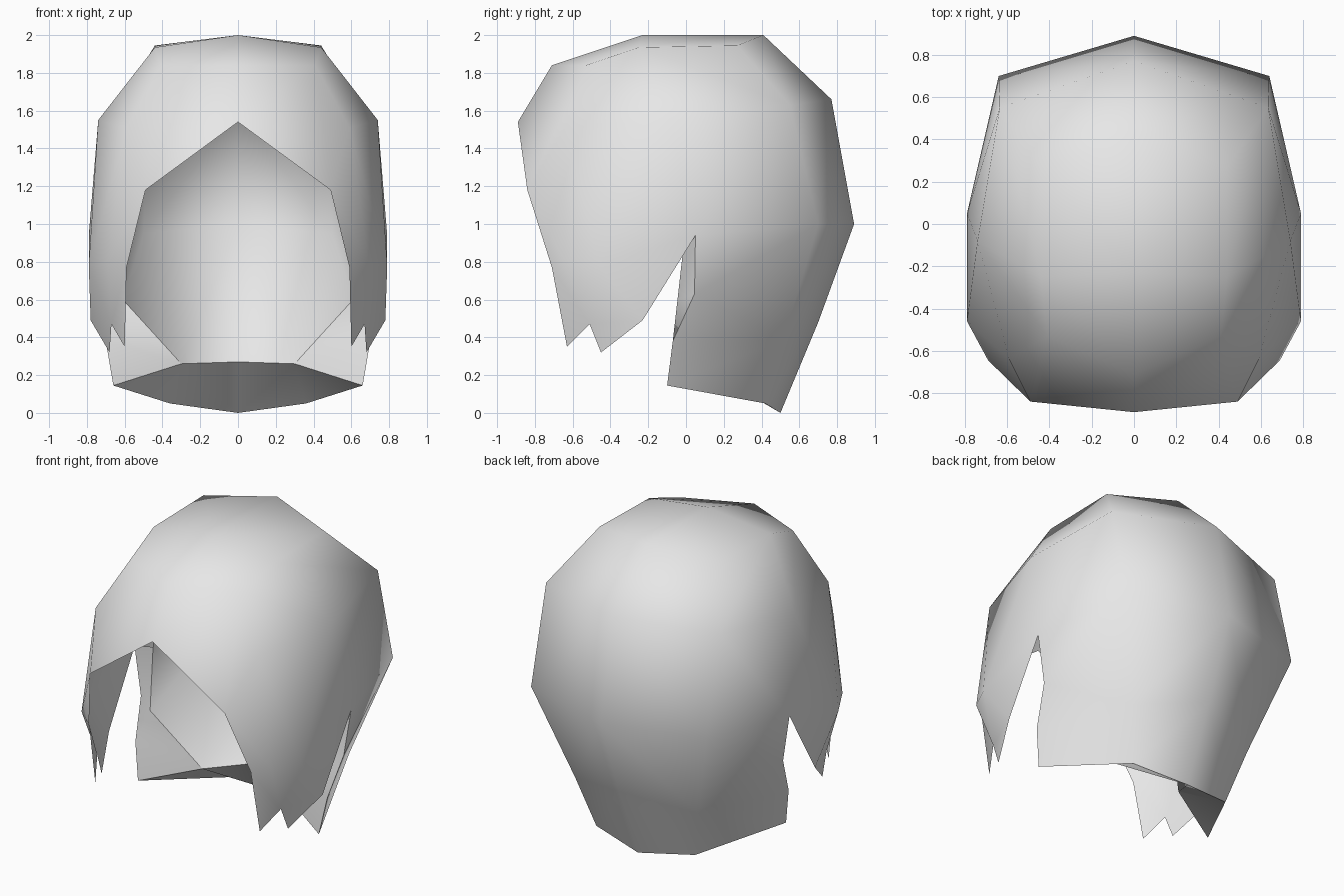
import bpy, bmesh, math
from mathutils import Vector

cube = bpy.data.objects.get("Cube")
if cube:
    bpy.data.objects.remove(cube, do_unlink=True)

grey = bpy.data.materials.new("light_grey")
grey.use_nodes = True
grey.diffuse_color = (0.8, 0.8, 0.8, 1)
grey.node_tree.nodes["Principled BSDF"].inputs["Base Color"].default_value = (0.8, 0.8, 0.8, 1)


def half_shell(name, points, faces, facing, angle):
    """Build the +x half from named points, then mirror it. facing: 1 outward, -1 inward."""
    bm = bmesh.new()
    used = set(" ".join(faces).split())
    verts = {k: bm.verts.new(p) for k, p in points.items() if k in used}
    for f in faces:
        bm.faces.new([verts[k] for k in f.split()])
    bmesh.ops.recalc_face_normals(bm, faces=bm.faces[:])
    centre = Vector((0, 0.05, 1.0))
    total = sum(f.normal.dot(f.calc_center_median() - centre) * f.calc_area() for f in bm.faces)
    if total * facing < 0:
        bmesh.ops.reverse_faces(bm, faces=bm.faces[:])
    mesh = bpy.data.meshes.new(name)
    bm.to_mesh(mesh)
    bm.free()
    mesh.materials.append(grey)
    ob = bpy.data.objects.new(name, mesh)
    bpy.context.collection.objects.link(ob)
    bpy.ops.object.select_all(action='DESELECT')
    ob.select_set(True)
    bpy.context.view_layer.objects.active = ob
    mod = ob.modifiers.new("Mirror", 'MIRROR')
    mod.use_clip = True
    mod.merge_threshold = 0.001
    bpy.ops.object.modifier_apply(modifier=mod.name)
    bpy.ops.object.shade_smooth_by_angle(angle=math.radians(angle))


# Rim of the back hair, shared by the shell and the thick edge
rim = {
    "notch": (0.79, 0.05, 0.94), "edge1": (0.74, 0.045, 0.63),
    "edge2": (0.70, -0.07, 0.38), "corner": (0.66, -0.10, 0.145),
    "nape1": (0.36, 0.42, 0.05), "nape0": (0, 0.50, 0),
}

# Outer hair: 0 is the centre line, higher numbers go towards the side
outer = {
    "hair0": (0, -0.89, 1.54), "hair1": (0.49, -0.84, 1.18), "hair2": (0.59, -0.71, 0.77),
    "brow0": (0, -0.71, 1.84), "brow1": (0.41, -0.53, 1.84), "brow2": (0.59, -0.64, 1.51),
    "top0": (0, -0.23, 2.0), "top1": (0.44, -0.25, 1.935),
    "crown0": (0, 0.41, 2.0), "crown1": (0.44, 0.27, 1.945),
    "rear0": (0, 0.77, 1.66), "rear1": (0.635, 0.55, 1.63), "side": (0.74, -0.08, 1.55),
    "back0": (0, 0.89, 1.0), "back1": (0.64, 0.70, 1.0),
    "low0": (0, 0.70, 0.48), "low1": (0.45, 0.515, 0.385),
    "temple": (0.69, -0.645, 0.80), "cheek": (0.79, -0.46, 0.78),
    "tip1": (0.60, -0.63, 0.35), "gap": (0.67, -0.51, 0.47),
    "tip2": (0.68, -0.45, 0.32), "lock": (0.78, -0.23, 0.49),
}
half_shell("hair_shell", {**rim, **outer}, [
    # forehead and crown
    "hair0 hair1 brow1 brow0", "hair1 brow2 brow1",
    "brow0 brow1 top1 top0", "top0 top1 crown1 crown0",
    "crown0 crown1 rear1 rear0", "brow1 brow2 side top1", "top1 side rear1 crown1",
    # side and front locks
    "hair1 hair2 temple brow2", "brow2 temple cheek side", "side cheek notch",
    "hair2 tip1 gap temple", "temple gap cheek", "gap tip2 lock cheek", "cheek lock notch",
    # back of the head down to the nape
    "rear0 rear1 back1 back0", "rear1 side notch back1", "back0 back1 low1 low0",
    "back1 notch edge1 low1", "low1 edge1 edge2", "low1 edge2 corner nape1",
    "low0 low1 nape1 nape0",
], 1, 100)

# Inner points behind the thick edge and up inside the hair
inner = {
    "in0": (0.62, 0.0, 1.0), "in1": (0.61, -0.045, 0.60),
    "in2": (0.30, 0.056, 0.26), "in3": (0, 0.37, 0.27),
    "mid1": (0.50, 0.50, 0.95), "mid0": (0, 0.74, 1.0),
    "up2": (0.62, 0.02, 1.5), "up1": (0.48, 0.42, 1.6), "up0": (0, 0.62, 1.6),
    "roof": (0, 0.05, 1.85),
}
half_shell("back_hair_edge", {**rim, **inner}, [
    "notch in0 in1 edge1", "edge1 in1 edge2", "edge2 in1 in2 corner",
    "corner in2 nape1", "in2 in3 nape0 nape1",
], 1, 60)
half_shell("hair_lining", inner, [
    "in0 mid1 in1", "in1 mid1 in2", "in2 mid1 mid0 in3",
    "in0 up2 up1 mid1", "mid1 up1 up0 mid0", "up2 up1 up0 roof",
], -1, 100)
